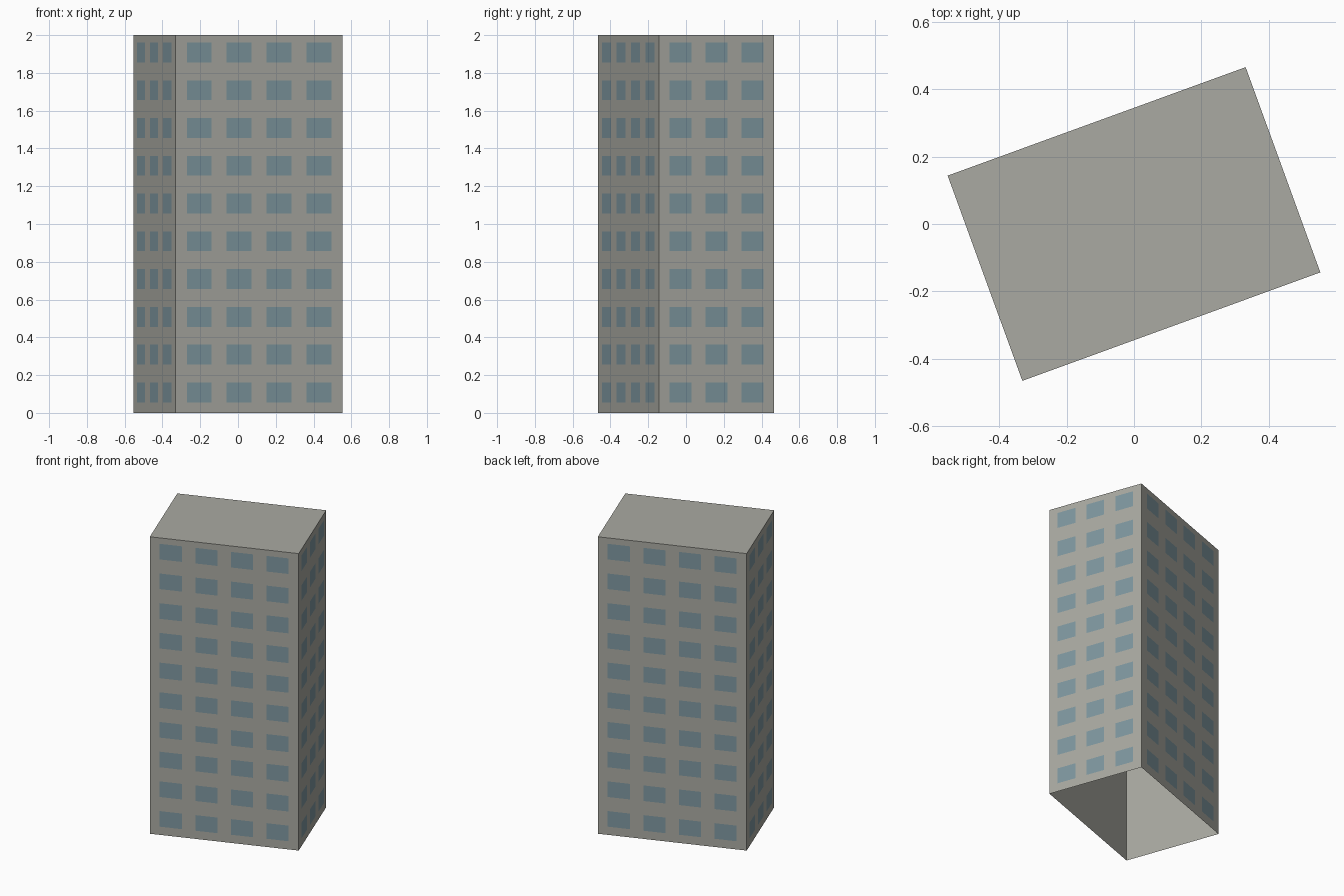
import bpy, bmesh, math
from mathutils import Matrix, Vector

cube = bpy.data.objects.get("Cube")
if cube:
    bpy.data.objects.remove(cube, do_unlink=True)

LENGTH, DEPTH, HEIGHT = 0.941, 0.648, 2.0
FLOORS = 10
FLOOR_STEP = HEIGHT / FLOORS
SILL, WINDOW_HEIGHT = 0.056, 0.105
GAP = 0.002
TURN = Matrix.Rotation(math.radians(20), 4, 'Z')


def make_material(name, colour):
    mat = bpy.data.materials.new(name)
    mat.use_nodes = True
    mat.diffuse_color = colour
    mat.node_tree.nodes["Principled BSDF"].inputs["Base Color"].default_value = colour
    return mat


def make_object(name, bm, mat):
    bm.transform(TURN)
    mesh = bpy.data.meshes.new(name)
    bm.to_mesh(mesh)
    bm.free()
    mesh.materials.append(mat)
    obj = bpy.data.objects.new(name, mesh)
    bpy.context.collection.objects.link(obj)
    return obj


def window_grid(name, mat, angle, distance, columns, step, width):
    """Thin panes in rows and columns on the wall that faces the given angle."""
    bm = bmesh.new()
    side = Matrix.Rotation(math.radians(angle), 4, 'Z')
    for floor in range(FLOORS):
        low = floor * FLOOR_STEP + SILL
        high = low + WINDOW_HEIGHT
        for column in range(columns):
            middle = (column - (columns - 1) / 2) * step
            left, right = middle - width / 2, middle + width / 2
            corners = [(left, low), (right, low), (right, high), (left, high)]
            bm.faces.new([bm.verts.new(side @ Vector((x, -distance - GAP, z)))
                          for x, z in corners])
    return make_object(name, bm, mat)


concrete = make_material("warm grey concrete", (0.40, 0.40, 0.36, 1))
glass = make_material("blue grey glass", (0.21, 0.31, 0.35, 1))

# Tower shell, open underneath
bm = bmesh.new()
bmesh.ops.create_cube(bm, size=1)
bm.transform(Matrix.Translation((0, 0, HEIGHT / 2))
             @ Matrix.Diagonal((LENGTH, DEPTH, HEIGHT, 1)))
bm.normal_update()
bottom = [f for f in bm.faces if f.normal.z < -0.5]
bmesh.ops.delete(bm, geom=bottom, context='FACES_ONLY')
make_object("tower_shell", bm, concrete)

# Window panes on the four walls
for name, angle in (("front_windows", 0), ("back_windows", 180)):
    window_grid(name, glass, angle, DEPTH / 2, 4, 0.2247, 0.1404)
for name, angle in (("left_windows", 90), ("right_windows", 270)):
    window_grid(name, glass, angle, LENGTH / 2, 3, 0.203, 0.124)
